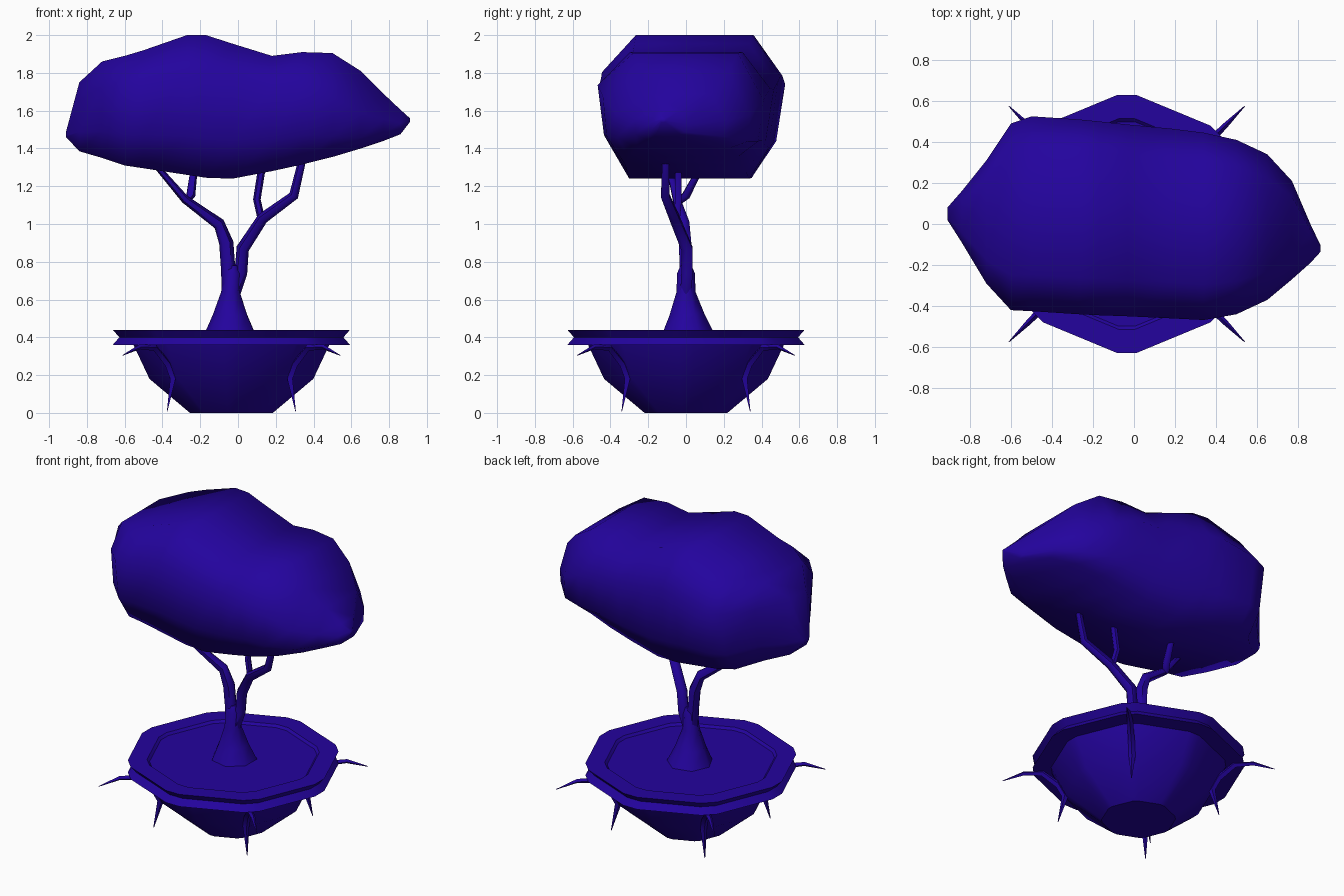
import bpy, bmesh, math
from mathutils import Vector

CX = -0.035  # pot and trunk axis
mat = bpy.data.materials.new("indigo")
mat.diffuse_color = (0.017, 0.001, 0.34, 1)


def loft(name, rings, smooth=30):
    """Skin a list of equal-length point rings and cap both ends."""
    bm = bmesh.new()
    vr = [[bm.verts.new(p) for p in r] for r in rings]
    n = len(vr[0])
    for a, b in zip(vr, vr[1:]):
        for i in range(n):
            j = (i + 1) % n
            bm.faces.new((a[i], a[j], b[j], b[i]))
    bm.faces.new(vr[0])
    bm.faces.new(vr[-1])
    bmesh.ops.recalc_face_normals(bm, faces=bm.faces)
    me = bpy.data.meshes.new(name)
    bm.to_mesh(me)
    bm.free()
    ob = bpy.data.objects.new(name, me)
    bpy.context.collection.objects.link(ob)
    me.materials.append(mat)
    bpy.ops.object.select_all(action='DESELECT')
    ob.select_set(True)
    bpy.context.view_layer.objects.active = ob
    bpy.ops.object.shade_smooth_by_angle(angle=math.radians(smooth))
    return ob


def tube(name, pts, sides=6, ref=(0, 1, 0)):
    """Tapered tube through (x, y, z, radius) points."""
    P = [Vector(p[:3]) for p in pts]
    rings = []
    for k, p in enumerate(P):
        t = (P[min(k + 1, len(P) - 1)] - P[max(k - 1, 0)]).normalized()
        u = t.cross(Vector(ref)).normalized()
        v = t.cross(u)
        r = pts[k][3]
        rings.append([p + r * (math.cos(a) * u + math.sin(a) * v)
                      for a in (2 * math.pi * i / sides for i in range(sides))])
    return loft(name, rings, 60)


def octagon(r, z):
    """Octagon ring with clipped corners."""
    out = []
    for i in range(8):
        for s in (-1, 1):
            a = math.radians(45 * i + 4.5 * s)
            out.append((CX + r * math.cos(a), r * math.sin(a), z))
    return out


# Pot: bowl, notched rim and sunken soil in one profile
profile = [(0.22, 0), (0.435, 0.18), (0.52, 0.36), (0.63, 0.36), (0.595, 0.40),
           (0.63, 0.44), (0.515, 0.44), (0.50, 0.425)]
loft("pot", [octagon(r, z) for r, z in profile])

# Spiky legs hugging the bowl at the four corners: (diagonal offset, z, radius)
leg = [(0.575, 0.305, 0.002), (0.485, 0.35, 0.013), (0.405, 0.345, 0.018),
       (0.338, 0.26, 0.02), (0.31, 0.18, 0.02), (0.34, 0.008, 0.002)]
for sx, side in ((-1, "left"), (1, "right")):
    for sy, end in ((-1, "front"), (1, "back")):
        tube(f"leg_{end}_{side}", [(CX + sx * d, sy * d, z, r) for d, z, r in leg],
             4, (sx, -sy, 0))

# Trunk with flared foot, then its two limbs and side branches
tube("trunk", [(-0.037, 0.01, 0.41, 0.145), (-0.038, 0.005, 0.52, 0.095),
               (-0.037, 0, 0.64, 0.052), (-0.03, 0, 0.74, 0.048),
               (-0.03, 0, 0.78, 0.03)], 7)
tube("left_limb", [(-0.045, 0, 0.62, 0.04), (-0.052, 0, 0.76, 0.038),
                   (-0.062, -0.005, 0.90, 0.038), (-0.10, -0.01, 1.0, 0.032),
                   (-0.28, -0.05, 1.13, 0.022), (-0.46, -0.10, 1.34, 0.014)])
tube("left_branch", [(-0.28, -0.04, 1.12, 0.02), (-0.25, 0.0, 1.15, 0.024),
                     (-0.23, 0.085, 1.31, 0.018)])
tube("right_limb", [(-0.02, 0, 0.64, 0.035), (0.015, 0.005, 0.74, 0.034),
                    (0.025, 0.005, 0.87, 0.034), (0.13, -0.06, 1.03, 0.030),
                    (0.295, -0.11, 1.15, 0.026), (0.345, -0.108, 1.36, 0.02)])
tube("right_branch", [(0.125, -0.05, 1.02, 0.02), (0.10, -0.04, 1.13, 0.02),
                      (0.13, -0.04, 1.32, 0.02)])

# Canopy: eight-sided sections along x: (x, y min, y max, z min, z max)
sections = [(-0.91, 0.02, 0.08, 1.46, 1.49), (-0.84, -0.09, 0.16, 1.385, 1.75),
            (-0.72, -0.29, 0.31, 1.35, 1.86), (-0.60, -0.42, 0.49, 1.31, 1.89),
            (-0.50, -0.425, 0.525, 1.295, 1.92), (-0.27, -0.44, 0.51, 1.26, 2.0),
            (-0.17, -0.445, 0.50, 1.245, 2.0), (-0.03, -0.45, 0.485, 1.24, 1.955),
            (0.18, -0.46, 0.465, 1.28, 1.89), (0.34, -0.468, 0.445, 1.315, 1.91),
            (0.50, -0.44, 0.41, 1.355, 1.905), (0.65, -0.37, 0.34, 1.40, 1.81),
            (0.77, -0.27, 0.21, 1.44, 1.69), (0.86, -0.19, 0.0, 1.475, 1.605),
            (0.91, -0.135, -0.105, 1.54, 1.56)]


def canopy_ring(x, y0, y1, z0, z1):
    """Section whose widest level sinks toward the right end."""
    t = min(max((x - 0.30) / 0.35, 0), 1)
    hi, lo = 0.74 - 0.28 * t, 0.28 - 0.14 * t
    shape = [(0.16, 0), (0.04 - 0.03 * t, lo), (0, hi), (0.19, 1),
             (0.84, 1), (1, hi - 0.03), (0.95 + 0.03 * t, lo - 0.05), (0.84, 0)]
    return [(x, y0 + u * (y1 - y0), z0 + w * (z1 - z0)) for u, w in shape]


loft("canopy", [canopy_ring(*s) for s in sections], 80)
